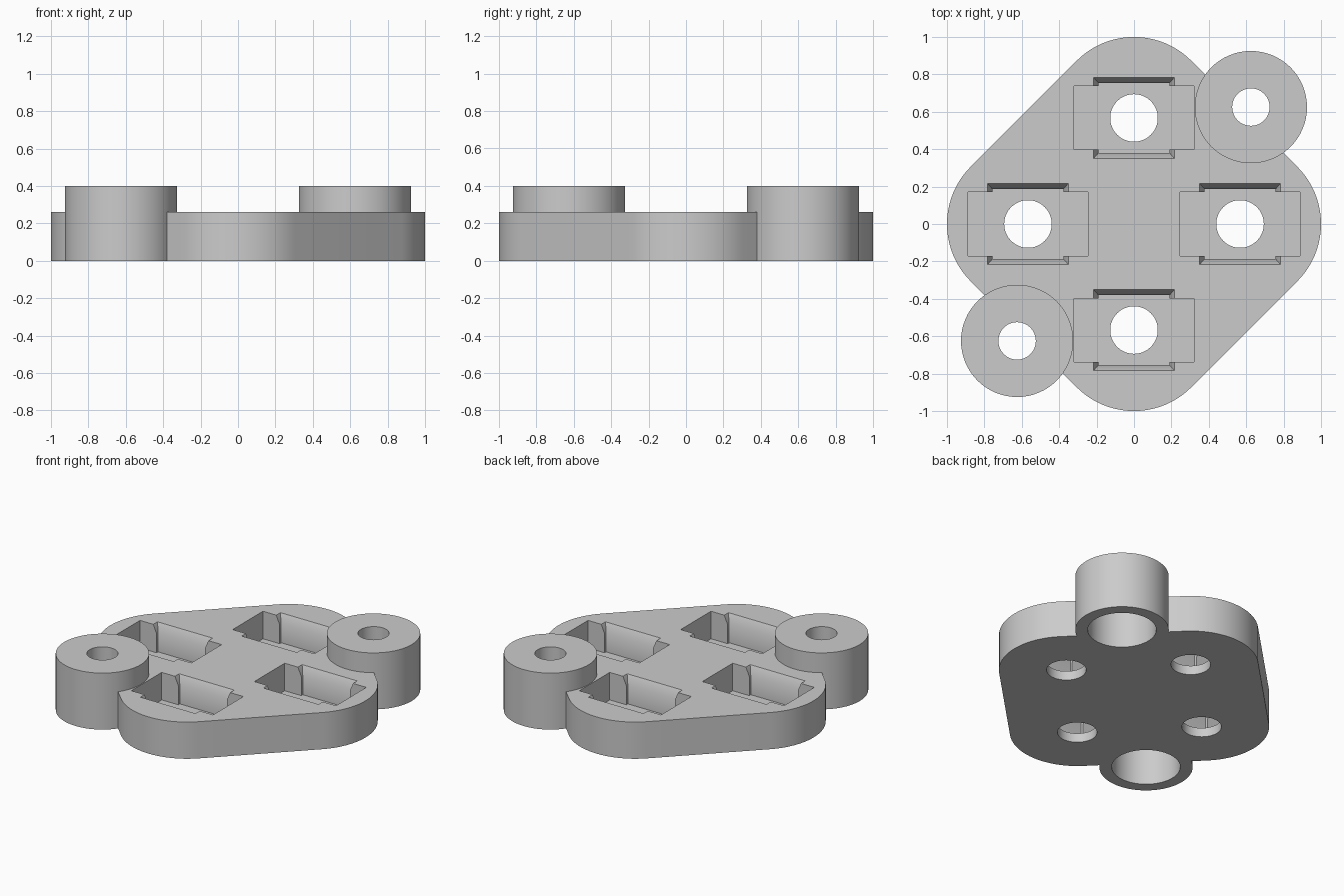
import bpy, bmesh, math

cube = bpy.data.objects.get("Cube")
if cube:
    bpy.data.objects.remove(cube, do_unlink=True)

grey = bpy.data.materials.new("plain grey")
grey.use_nodes = True
colour = (0.6, 0.6, 0.6, 1)
grey.diffuse_color = colour
grey.node_tree.nodes["Principled BSDF"].inputs["Base Color"].default_value = colour

PLATE_TOP, BOSS_TOP, FLOOR = 0.26, 0.40, 0.065
REACH, CORNER_R = 0.567, 0.433
BOSS = 0.625


def loft(name, sections):
    """Closed solid through matching outlines, given as (outline, z) pairs."""
    bm = bmesh.new()
    rings = [[bm.verts.new((x, y, z)) for x, y in pts] for pts, z in sections]
    n = len(rings[0])
    for low, high in zip(rings, rings[1:]):
        for i in range(n):
            j = (i + 1) % n
            bm.faces.new((low[i], low[j], high[j], high[i]))
    bm.faces.new(rings[0][::-1])
    bm.faces.new(rings[-1])
    bmesh.ops.recalc_face_normals(bm, faces=bm.faces)
    mesh = bpy.data.meshes.new(name)
    bm.to_mesh(mesh)
    bm.free()
    mesh.materials.append(grey)
    ob = bpy.data.objects.new(name, mesh)
    bpy.context.collection.objects.link(ob)
    return ob


def circle(x, y, r, n=64):
    return [(x + r * math.cos(math.tau * i / n), y + r * math.sin(math.tau * i / n))
            for i in range(n)]


def rect(x, y, hx, hy):
    return [(x - hx, y - hy), (x + hx, y - hy), (x + hx, y + hy), (x - hx, y + hy)]


def combine(target, tool, operation):
    mod = target.modifiers.new(operation.lower(), 'BOOLEAN')
    mod.operation, mod.solver, mod.object = operation, 'EXACT', tool
    bpy.context.view_layer.objects.active = target
    bpy.ops.object.modifier_apply(modifier=mod.name)
    bpy.data.objects.remove(tool, do_unlink=True)


# Plate: a square on its corner with large rounded ends
outline = []
for k in range(4):
    a = k * math.pi / 2
    for i in range(21):
        t = a - math.pi / 4 + i * math.pi / 40
        outline.append((REACH * math.cos(a) + CORNER_R * math.cos(t),
                        REACH * math.sin(a) + CORNER_R * math.sin(t)))
plate = loft("mounting_plate", [(outline, 0), (outline, PLATE_TOP)])

# Two screw bosses, each with a deep counterbore and a through hole
for s in (-1, 1):
    c = s * BOSS
    ring = circle(c, c, 0.3)
    combine(plate, loft("boss", [(ring, 0), (ring, BOSS_TOP)]), 'UNION')
for s in (-1, 1):
    c = s * BOSS
    for r, z0, z1 in ((0.22, -0.1, 0.30), (0.1, 0.2, 0.5)):
        ring = circle(c, c, r)
        combine(plate, loft("bore", [(ring, z0), (ring, z1)]), 'DIFFERENCE')

# Four pockets with chamfered clip notches and a round hole in the floor
for x, y in ((REACH, 0), (-REACH, 0), (0, REACH), (0, -REACH)):
    box = rect(x, y, 0.32, 0.17)
    combine(plate, loft("pocket", [(box, FLOOR), (box, 0.4)]), 'DIFFERENCE')
    inner, outer = rect(x, y, 0.19, 0.187), rect(x, y, 0.216, 0.217)
    notch = [(inner, FLOOR), (inner, PLATE_TOP - 0.06), (outer, PLATE_TOP), (outer, 0.4)]
    combine(plate, loft("notch", notch), 'DIFFERENCE')
    ring = circle(x, y, 0.127)
    combine(plate, loft("hole", [(ring, -0.1), (ring, 0.15)]), 'DIFFERENCE')

# Smooth the round walls, keep the rims sharp
bpy.ops.object.select_all(action='DESELECT')
plate.select_set(True)
bpy.context.view_layer.objects.active = plate
bpy.ops.object.shade_smooth_by_angle(angle=math.radians(30))
